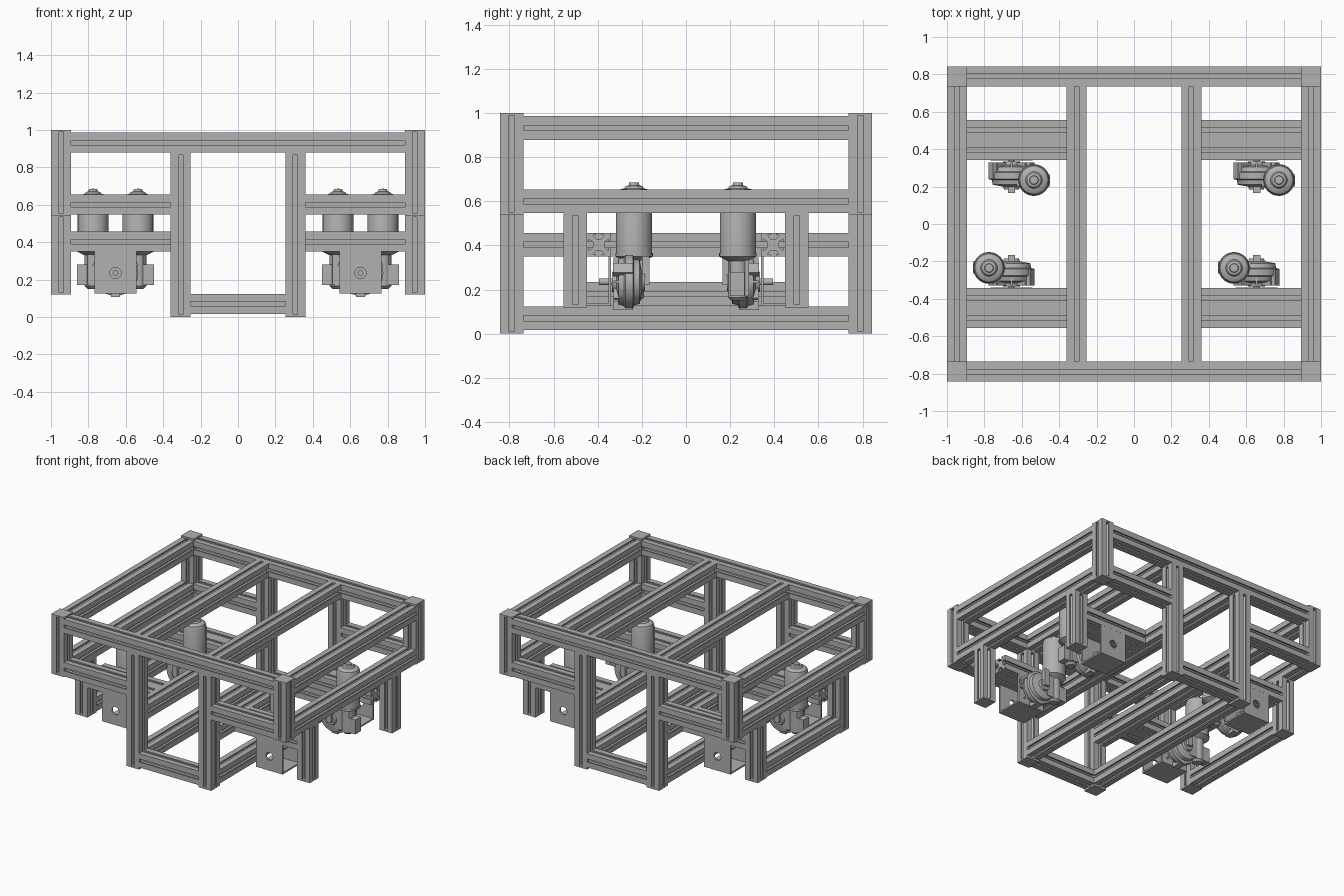
import bpy
import bmesh
from math import pi, radians
from mathutils import Matrix, Vector

if "Cube" in bpy.data.objects:
    bpy.data.objects.remove(bpy.data.objects["Cube"], do_unlink=True)


def material(name, value):
    m = bpy.data.materials.new(name)
    m.use_nodes = True
    colour = (value, value, value, 1)
    m.diffuse_color = colour
    m.node_tree.nodes["Principled BSDF"].inputs["Base Color"].default_value = colour
    return m


GREY = material("aluminium grey", 0.44)
A = 0.0535          # half width of a rail
T = 0.012           # plate thickness
TO_Y = Matrix.Rotation(-pi / 2, 4, 'X')
TO_X = Matrix.Rotation(pi / 2, 4, 'Y')


def finish(bm, name, matrix=Matrix(), smooth=False):
    bmesh.ops.recalc_face_normals(bm, faces=bm.faces)
    mesh = bpy.data.meshes.new(name)
    bm.to_mesh(mesh)
    bm.free()
    mesh.transform(matrix)
    mesh.materials.append(GREY)
    if smooth:
        mesh.shade_smooth()
        mesh.set_sharp_from_angle(angle=radians(35))
    ob = bpy.data.objects.new(name, mesh)
    bpy.context.collection.objects.link(ob)
    return ob


def slotted_bar(name, axis, start, end, u, v):
    """T-slot bar along an axis; u and v are its other two coordinates in xyz order."""
    s = 0.012
    side = [(A, -A), (A, -s), (0.044, -s), (0.044, -0.026), (0.026, -s),
            (0.026, s), (0.044, 0.026), (0.044, s), (A, s)]
    bm = bmesh.new()
    verts = []
    for k in range(4):
        turn = Matrix.Rotation(k * pi / 2, 2)
        verts += [bm.verts.new((*(turn @ Vector(p)), 0)) for p in side]
    face = bm.faces.new(verts)
    moved = bmesh.ops.extrude_face_region(bm, geom=[face])["geom"]
    bmesh.ops.translate(bm, vec=(0, 0, end - start),
                        verts=[g for g in moved if isinstance(g, bmesh.types.BMVert)])
    place = {"x": Matrix.Translation((start, u, v)) @ TO_X,
             "y": Matrix.Translation((u, start, v)) @ TO_Y,
             "z": Matrix.Translation((u, v, start))}[axis]
    return finish(bm, name, place)


def box(name, x, y, z, matrix=Matrix()):
    bm = bmesh.new()
    bmesh.ops.create_cube(bm, size=1)
    size = Matrix.Diagonal((x[1] - x[0], y[1] - y[0], z[1] - z[0], 1))
    mid = Matrix.Translation((sum(x) / 2, sum(y) / 2, sum(z) / 2))
    return finish(bm, name, matrix @ mid @ size)


def lathe(name, profile, matrix):
    bm = bmesh.new()
    pts = [bm.verts.new((r, 0, z)) for r, z in profile]
    edges = [bm.edges.new(p) for p in zip(pts, pts[1:])]
    bmesh.ops.spin(bm, geom=pts + edges, cent=(0, 0, 0), axis=(0, 0, 1),
                   angle=2 * pi, steps=32)
    bmesh.ops.remove_doubles(bm, verts=bm.verts, dist=0.0001)
    return finish(bm, name, matrix, smooth=True)


def capped_post(name, x, y, bottom, top):
    slotted_bar(name, "z", bottom + T, top - T, x, y)
    for z in (bottom, top - T):
        box(name + "_cap", (x - A, x + A), (y - A, y + A), (z, z + T))


# Frame levels and positions
OUT, IN, END, LEG = 0.946, 0.307, 0.789, 0.502
TOP, SHELF, MID, LOW, BASE = 0.932, 0.60, 0.403, 0.18, 0.07
RAIL_Y = END - A

# Front and back frames
for sy, where in ((-1, "front"), (1, "back")):
    y = sy * END
    slotted_bar(where + "_top_rail", "x", A - OUT, OUT - A, y, TOP)
    slotted_bar(where + "_base_rail", "x", A - IN, IN - A, y, BASE)
    for sx, hand in ((-1, "right"), (1, "left")):
        tag = where + "_" + hand
        capped_post(tag + "_corner_post", sx * OUT, y, 0.54, 1.0)
        capped_post(tag + "_inner_post", sx * IN, y, 0.0, TOP - A)
        capped_post(tag + "_leg", sx * OUT, sy * LEG, 0.12, SHELF - A)
        lo, hi = sorted((sx * (IN + A), sx * (OUT - A)))
        slotted_bar(tag + "_shelf_rail", "x", lo, hi, y, SHELF)
        for beam_y in (LEG, LEG - 2 * A):
            slotted_bar(tag + "_cross_beam", "x", lo, hi, sy * beam_y, MID)

# Lengthwise rails
for sx, hand in ((-1, "right"), (1, "left")):
    for x, z, part in ((OUT, TOP, "outer_top"), (OUT, SHELF, "outer_shelf"),
                       (IN, TOP, "inner_top"), (IN, MID, "inner_middle"),
                       (IN, BASE, "inner_base")):
        slotted_bar(f"{hand}_{part}_rail", "y", -RAIL_Y, RAIL_Y, sx * x, z)
slotted_bar("right_leg_tie_rail", "y", A - LEG, LEG - A, -OUT, LOW)

# Geared motors with their hanging brackets
AXLE = 0.235
for sx in (-1, 1):
    for sy in (-1, 1):
        M = Matrix.Translation((sx * 0.655, 0, 0))
        if sy < 0:
            M = M @ Matrix.Rotation(pi, 4, 'Z')
        hub = M @ Matrix.Translation((0, 0, AXLE)) @ TO_Y
        can = M @ Matrix.Translation((0.12, 0.235, 0))

        # Bracket: open channel with an axle hole in the outer wall
        wide, inner, outer, under, over = (-0.113, 0.113), 0.34, 0.555, 0.125, 0.35
        wall = box("bracket_outer_wall", wide, (outer - T, outer), (under, over), M)
        box("bracket_inner_wall", wide, (inner, inner + T), (under, over), M)
        box("bracket_floor", wide, (inner, outer), (under, under + T), M)
        drill = lathe("hole_cutter", [(0, 0.5), (0.03, 0.5), (0.03, 0.6), (0, 0.6)], hub)
        drill.hide_render = True
        drill.hide_set(True)
        cut = wall.modifiers.new("axle_hole", 'BOOLEAN')
        cut.operation = 'DIFFERENCE'
        cut.object = drill

        # Gear housing, axle and radial ribs
        lathe("gear_housing", [(0, 0.185), (0.04, 0.185), (0.045, 0.2), (0.1, 0.21),
                               (0.105, 0.235), (0.122, 0.24), (0.122, 0.275),
                               (0.112, 0.28), (0.105, 0.305), (0.05, 0.315),
                               (0.045, 0.335), (0, 0.335)], hub)
        lathe("axle", [(0, 0.33), (0.015, 0.33), (0.015, 0.395), (0, 0.395)], hub)
        for k in range(8):
            spin = hub @ Matrix.Rotation(k * pi / 4, 4, 'Z')
            box("housing_rib", (0.04, 0.11), (-0.006, 0.006), (0.28, 0.328), spin)
        for k in range(3):
            spin = hub @ Matrix.Rotation(pi / 2 + k * 2 * pi / 3, 4, 'Z')
            box("mounting_lug", (0.09, 0.128), (-0.025, 0.025), (0.24, 0.33), spin)

        # Worm housing and upright motor
        lathe("worm_housing", [(0, 0.15), (0.03, 0.15), (0.045, 0.165), (0.045, 0.33),
                               (0.075, 0.345), (0.085, 0.35), (0.085, 0.365),
                               (0, 0.365)], can)
        box("worm_bridge", (0.03, 0.15), (0.2, 0.285), (0.17, 0.335), M)
        box("terminal_block", (0.12, 0.205), (0.2, 0.265), (0.17, 0.28), M)
        box("side_boss", (-0.02, 0.02), (0.165, 0.2), (0.22, 0.35), M)
        lathe("motor_can", [(0, 0.36), (0.082, 0.36), (0.082, 0.625), (0.075, 0.645),
                            (0.06, 0.655), (0.045, 0.658), (0.038, 0.668),
                            (0.024, 0.672), (0.022, 0.684), (0, 0.686)], can)
